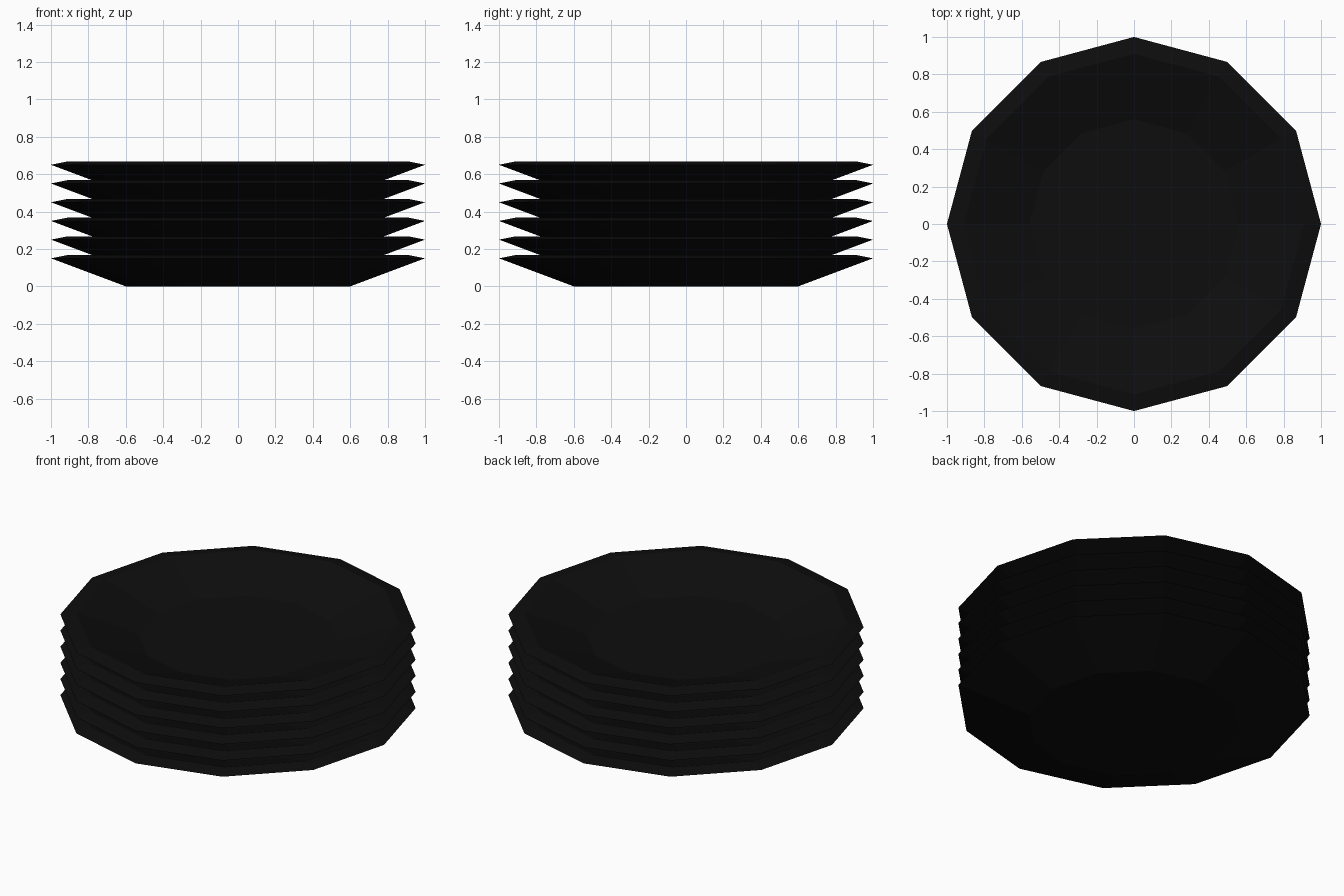
import bpy, bmesh, math

if "Cube" in bpy.data.objects:
    bpy.data.objects.remove(bpy.data.objects["Cube"])

SIDES = 12
COUNT = 6
STEP = 0.1
# Plate profile as (radius, height): foot, rim edge, rim lip, inner well
PROFILE = [(0.6, 0.0), (1.0, 0.15), (0.91, 0.168), (0.56, 0.045)]

black = bpy.data.materials.new("black glaze")
black.diffuse_color = (0.004, 0.004, 0.004, 1)
black.use_nodes = True
black.node_tree.nodes["Principled BSDF"].inputs["Base Color"].default_value = black.diffuse_color


def plate(name, z):
    bm = bmesh.new()
    rings = []
    for r, h in PROFILE:
        rings.append([bm.verts.new((r * math.cos(math.tau * i / SIDES),
                                    r * math.sin(math.tau * i / SIDES), h))
                      for i in range(SIDES)])
    # Sloped outside, rim and inside walls
    for a, b in zip(rings, rings[1:]):
        for i in range(SIDES):
            j = (i + 1) % SIDES
            bm.faces.new((a[i], a[j], b[j], b[i]))
    # Flat underside and flat well
    bm.faces.new(rings[0][::-1])
    bm.faces.new(rings[-1])
    bmesh.ops.recalc_face_normals(bm, faces=bm.faces)
    mesh = bpy.data.meshes.new(name)
    bm.to_mesh(mesh)
    bm.free()
    mesh.materials.append(black)
    ob = bpy.data.objects.new(name, mesh)
    ob.location.z = z
    bpy.context.collection.objects.link(ob)


# Stack of nested plates
for k in range(COUNT):
    plate(f"plate_{k + 1}", k * STEP)
